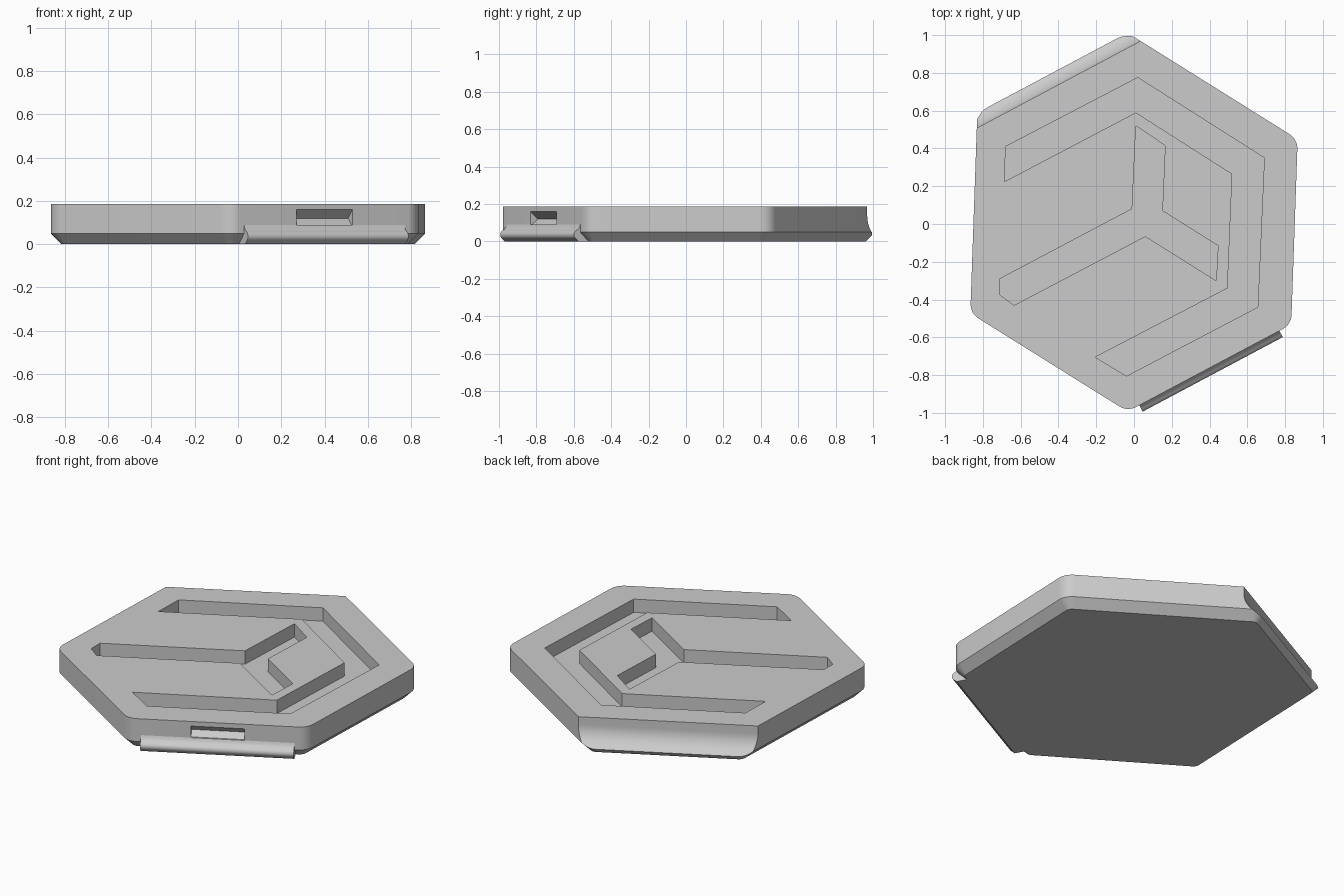
import bpy
import bmesh
from math import cos, sin, pi, radians
from mathutils import Vector

if "Cube" in bpy.data.objects:
    bpy.data.objects.remove(bpy.data.objects["Cube"], do_unlink=True)

HEIGHT, CHAMFER, APOTHEM, ROUND = 0.187, 0.05, 0.85, 0.09
CENTRE = Vector((0, -0.012, 0))
SIDES = [radians(-2 + 60 * i) for i in range(6)]
FLARE_SIDE, CLIP_SIDE = SIDES[2], SIDES[5]

grey = bpy.data.materials.new("plain_grey")
grey.use_nodes = True
COLOUR = (0.6, 0.6, 0.6, 1)
grey.diffuse_color = COLOUR
grey.node_tree.nodes["Principled BSDF"].inputs["Base Color"].default_value = COLOUR


def finish(name, bm):
    bmesh.ops.recalc_face_normals(bm, faces=bm.faces)
    mesh = bpy.data.meshes.new(name)
    bm.to_mesh(mesh)
    bm.free()
    mesh.materials.append(grey)
    obj = bpy.data.objects.new(name, mesh)
    bpy.context.collection.objects.link(obj)
    return obj


def activate(obj):
    bpy.ops.object.select_all(action="DESELECT")
    obj.select_set(True)
    bpy.context.view_layer.objects.active = obj


def prism(name, points, direction):
    """Closed polygon swept along a vector."""
    bm = bmesh.new()
    face = bm.faces.new([bm.verts.new(p) for p in points])
    top = bmesh.ops.extrude_face_region(bm, geom=[face], use_keep_orig=True)
    verts = [g for g in top["geom"] if isinstance(g, bmesh.types.BMVert)]
    bmesh.ops.translate(bm, verts=verts, vec=direction)
    return finish(name, bm)


def edge_bar(name, angle, profile, half):
    """Sweep an (outward, height) profile along one side of the hexagon."""
    out = Vector((cos(angle), sin(angle), 0))
    along = Vector((-sin(angle), cos(angle), 0))
    pts = [CENTRE + out * (APOTHEM + u) - along * half + Vector((0, 0, z)) for u, z in profile]
    return prism(name, pts, along * half * 2)


def cut(target, cutter):
    activate(target)
    mod = target.modifiers.new("cut", "BOOLEAN")
    mod.operation, mod.solver, mod.object = "DIFFERENCE", "EXACT", cutter
    bpy.ops.object.modifier_apply(modifier=mod.name)
    bpy.data.objects.remove(cutter, do_unlink=True)


def hexagon_ring(radius, segments=10):
    """Rounded hexagon outline, one side pushed outward."""
    ring = []
    for i, a in enumerate(SIDES):
        b = a + pi / 3
        da, db = (APOTHEM - ROUND + (0.09 if k % 6 == 2 else 0) for k in (i, i + 1))
        # intersection of the two inset side lines
        x = (da * sin(b) - db * sin(a)) / sin(b - a)
        y = (db * cos(a) - da * cos(b)) / sin(b - a)
        for s in range(segments + 1):
            t = a + (b - a) * s / segments
            ring.append(CENTRE + Vector((x + radius * cos(t), y + radius * sin(t), 0)))
    return ring


# Tile body with chamfered underside
bm = bmesh.new()
rings = []
for radius, z in ((ROUND - CHAMFER, 0), (ROUND, CHAMFER), (ROUND, HEIGHT)):
    rings.append([bm.verts.new(p + Vector((0, 0, z))) for p in hexagon_ring(radius)])
for low, high in zip(rings, rings[1:]):
    for i in range(len(low)):
        j = (i + 1) % len(low)
        bm.faces.new((low[i], low[j], high[j], high[i]))
bm.faces.new(rings[0][::-1])
bm.faces.new(rings[-1])
body = finish("tile_body", bm)

# Concave flared side
R = 0.121
arc = [radians(180 + 70 * i / 14) for i in range(15)]
flare = [(R + R * cos(t), 0.14 + R * sin(t)) for t in arc]
flare += [(0.4, flare[-1][1]), (0.4, 0.3), (0, 0.3)]
cut(body, edge_bar("flare_cutter", FLARE_SIDE, flare, 0.9))

# V-shaped notch above the clip
cut(body, edge_bar("notch_cutter", CLIP_SIDE,
                   [(0.02, 0.178), (-0.043, 0.12), (0.02, 0.062)], 0.147))

# Recessed channels in the top
outer_channel = [(-0.68, 0.41), (0.02, 0.775), (0.69, 0.35), (0.655, -0.44), (-0.04, -0.805),
                 (-0.205, -0.705), (0.495, -0.34), (0.52, 0.265), (0.01, 0.59), (-0.685, 0.225)]
inner_channel = [(0.01, 0.52), (0.165, 0.415), (0.15, 0.07), (0.445, -0.115), (0.435, -0.3),
                 (0.06, -0.065), (-0.635, -0.43), (-0.71, -0.375), (-0.71, -0.29), (-0.01, 0.08)]
for outline in (outer_channel, inner_channel):
    pts = [(x, y, HEIGHT - 0.08) for x, y in outline]
    cut(body, prism("channel_cutter", pts, Vector((0, 0, 0.2))))

# Rounded clip rail along the front side
rail = [(-0.05, 0), (0.01, 0)]
rail += [(0.013 + 0.025 * cos(t), 0.036 + 0.025 * sin(t))
         for t in (radians(-60 + 15 * i) for i in range(9))]
rail += [(0.013, 0.065), (0.005, 0.076), (0, 0.09), (-0.05, 0.09)]
clip = edge_bar("clip_rail", CLIP_SIDE, rail, 0.42)

for obj in (body, clip):
    activate(obj)
    bpy.ops.object.shade_smooth_by_angle(angle=radians(30))
